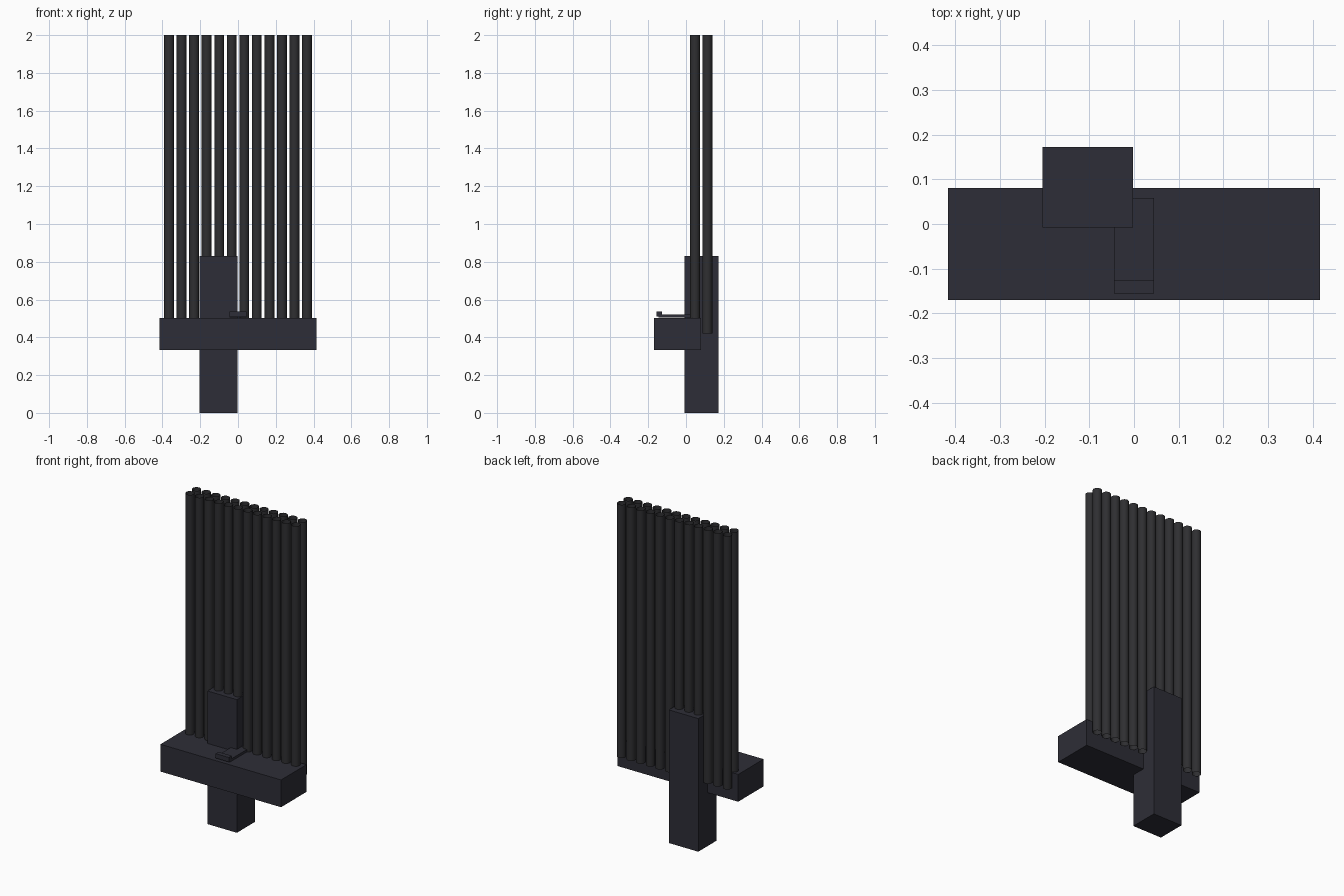
import bpy

cube = bpy.data.objects.get("Cube")
if cube:
    bpy.data.objects.remove(cube, do_unlink=True)


def material(name, rgb):
    m = bpy.data.materials.new(name)
    m.use_nodes = True
    m.diffuse_color = (*rgb, 1)
    m.node_tree.nodes["Principled BSDF"].inputs["Base Color"].default_value = (*rgb, 1)
    return m


slate = material("dark slate", (0.027, 0.027, 0.038))
charcoal = material("charcoal", (0.028, 0.028, 0.031))


def box(name, x, y, z, mat):
    """Box spanning the given (low, high) ranges."""
    spans = (x, y, z)
    bpy.ops.mesh.primitive_cube_add(size=1, location=[(a + b) / 2 for a, b in spans])
    ob = bpy.context.object
    ob.name = name
    ob.scale = [b - a for a, b in spans]
    bpy.ops.object.transform_apply(location=False, rotation=False, scale=True)
    ob.data.materials.append(mat)
    return ob


# Post and crosswise base block
box("post", (-0.205, -0.002), (-0.008, 0.172), (0, 0.83), slate)
box("base_block", (-0.416, 0.416), (-0.17, 0.08), (0.333, 0.503), slate)

# Flat pedal with a raised lip at the front and a small hinge at the back
box("pedal_plate", (-0.045, 0.045), (-0.145, 0.055), (0.505, 0.52), slate)
box("pedal_lip", (-0.045, 0.045), (-0.155, -0.126), (0.51, 0.538), slate)
box("pedal_hinge", (-0.045, 0.045), (0.038, 0.058), (0.503, 0.522), slate)

# Two aligned rows of open pipes
BOTTOM, TOP, COUNT, PITCH = 0.42, 2.0, 12, 0.0664
for row, y in (("front", 0.048), ("back", 0.113)):
    for i in range(COUNT):
        x = (i - (COUNT - 1) / 2) * PITCH
        bpy.ops.mesh.primitive_cylinder_add(
            vertices=20, radius=0.026, depth=TOP - BOTTOM, end_fill_type='NOTHING',
            location=(x, y, (TOP + BOTTOM) / 2))
        pipe = bpy.context.object
        pipe.name = f"{row}_pipe_{i + 1}"
        pipe.data.materials.append(charcoal)
        bpy.ops.object.shade_smooth_by_angle()
